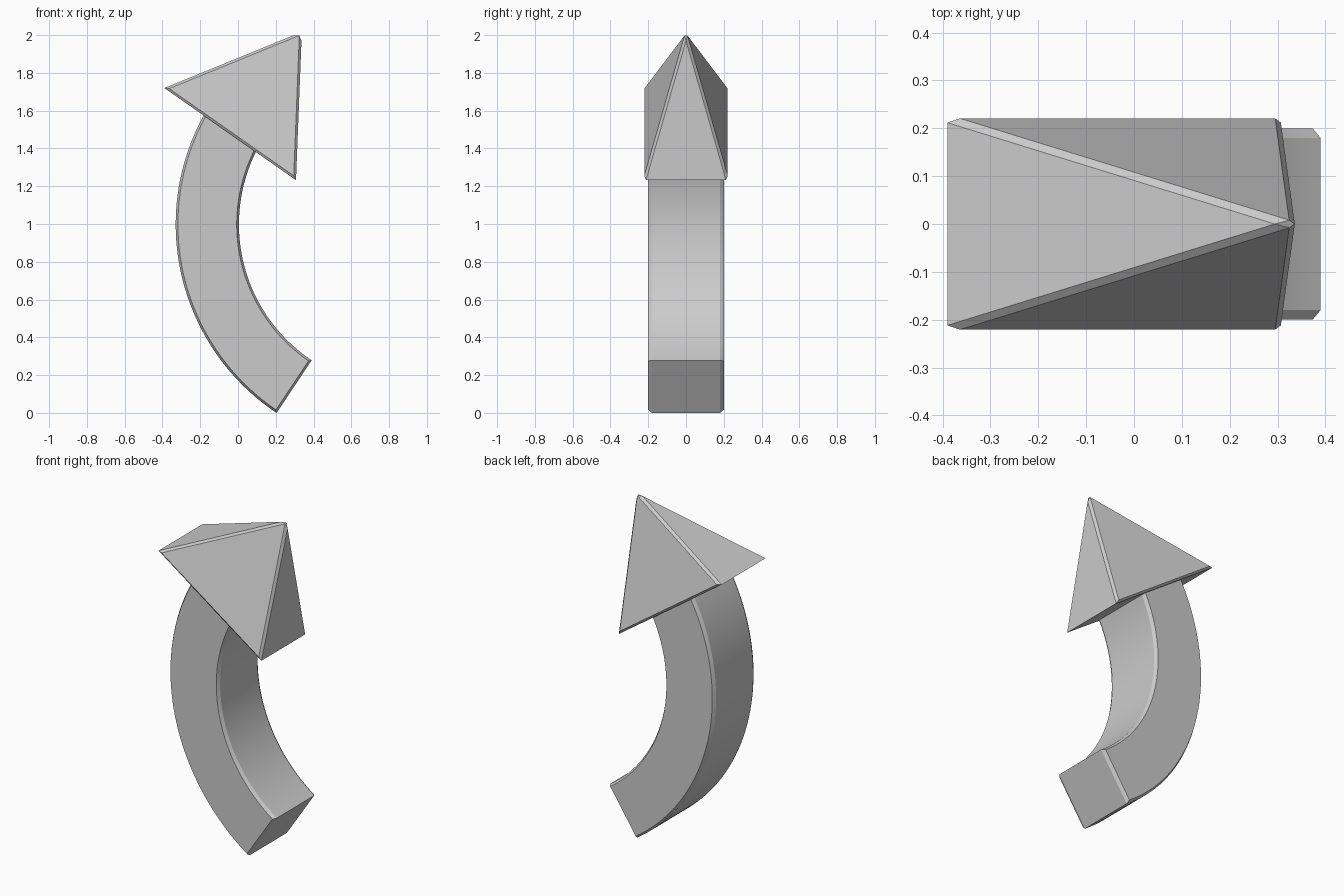
import bpy, bmesh, math

if "Cube" in bpy.data.objects:
    bpy.data.objects.remove(bpy.data.objects["Cube"])


def finish(bm, name):
    bmesh.ops.recalc_face_normals(bm, faces=bm.faces)
    mesh = bpy.data.meshes.new(name)
    bm.to_mesh(mesh)
    bm.free()
    obj = bpy.data.objects.new(name, mesh)
    bpy.context.collection.objects.link(obj)
    return obj


# Curved shaft: an arc-shaped outline stacked in y, with chamfered side rims
CX, CZ, R_OUT, R_IN = 0.87, 0.998, 1.2, 0.865
START, END, SEGS = math.radians(-56.3), math.radians(31), 40


def outline(inset):
    pts = []
    for radius, step in ((R_OUT - inset, 1), (R_IN + inset, -1)):
        a0, a1 = START + inset / radius, END - inset / radius
        for i in range(SEGS + 1)[::step]:
            a = a0 + (a1 - a0) * i / SEGS
            pts.append((CX - radius * math.cos(a), CZ + radius * math.sin(a)))
    return pts


bm = bmesh.new()
rings = []
for y, inset in ((-0.2, 0.012), (-0.18, 0), (0.18, 0), (0.2, 0.012)):
    rings.append([bm.verts.new((x, y, z)) for x, z in outline(inset)])
n = len(rings[0])
for a, b in zip(rings, rings[1:]):
    for i in range(n):
        j = (i + 1) % n
        bm.faces.new((a[i], a[j], b[j], b[i]))
for ring in (rings[0], rings[-1]):
    for i in range(SEGS):
        bm.faces.new((ring[i], ring[i + 1], ring[n - 2 - i], ring[n - 1 - i]))
shaft = finish(bm, "curved_shaft")
bpy.context.view_layer.objects.active = shaft
shaft.select_set(True)
bpy.ops.object.shade_smooth_by_angle(angle=math.radians(20))

# Arrow head: four-sided pyramid, bevelled except on its two end base edges
bm = bmesh.new()
base = [bm.verts.new(p) for p in ((-0.39, -0.225, 1.72), (0.307, -0.225, 1.232),
                                  (0.307, 0.225, 1.232), (-0.39, 0.225, 1.72))]
apex = bm.verts.new((0.338, 0, 2.017))
bm.faces.new(base)
for i in range(4):
    bm.faces.new((base[i], base[(i + 1) % 4], apex))
edges = [e for e in bm.edges
         if apex in e.verts or abs(e.verts[0].co.y - e.verts[1].co.y) < 0.01]
bmesh.ops.bevel(bm, geom=edges, offset=0.013, offset_type='OFFSET',
                segments=1, affect='EDGES', profile=0.5)
finish(bm, "arrow_head")
